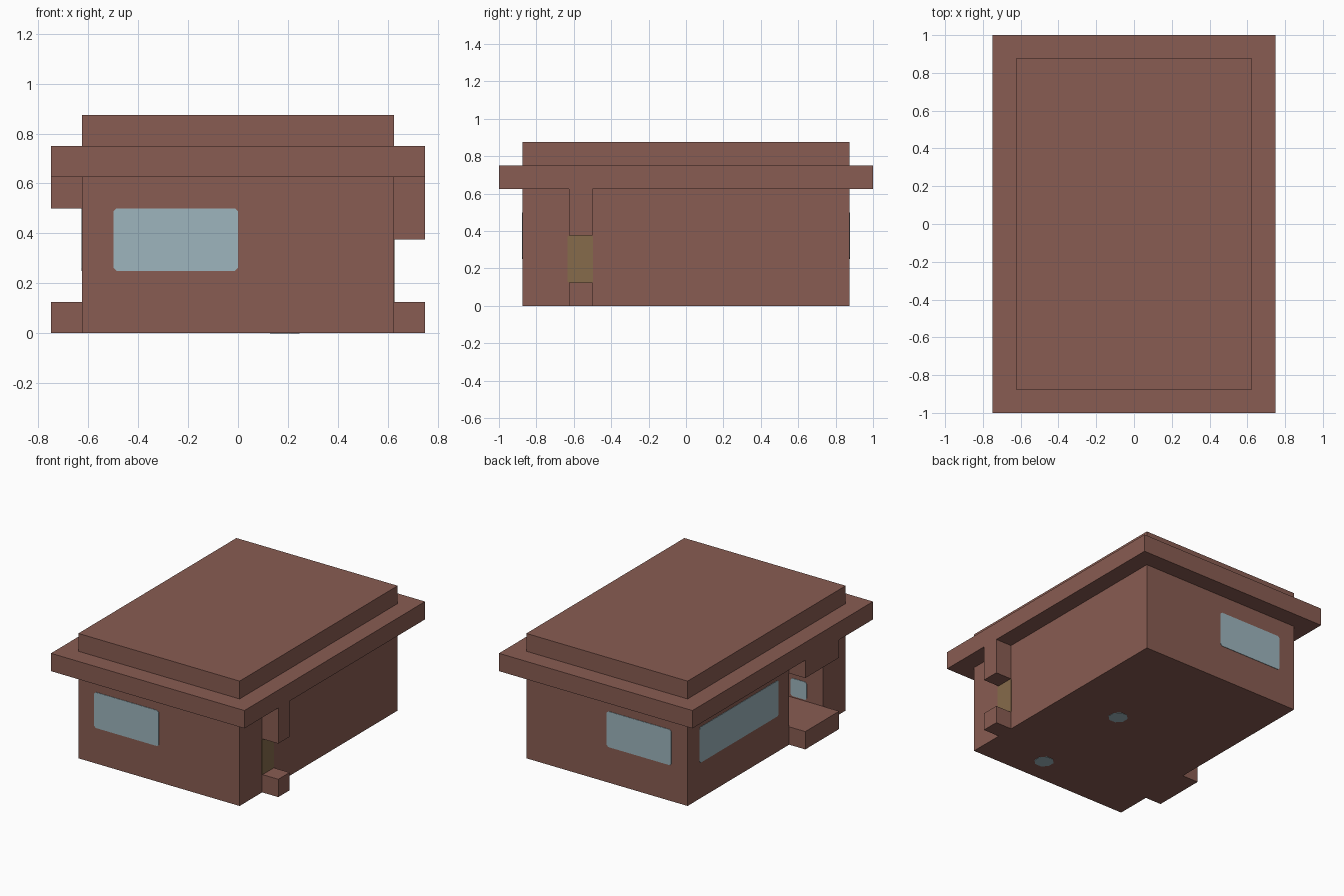
import bpy, bmesh
from mathutils import Matrix, Vector

cube = bpy.data.objects.get("Cube")
if cube:
    bpy.data.objects.remove(cube, do_unlink=True)


def make_material(name, rgb):
    mat = bpy.data.materials.new(name)
    mat.use_nodes = True
    mat.diffuse_color = (*rgb, 1)
    mat.node_tree.nodes["Principled BSDF"].inputs["Base Color"].default_value = (*rgb, 1)
    return mat


brown = make_material("brown_brick", (0.25, 0.107, 0.084))
glass = make_material("pale_blue_glass", (0.337, 0.462, 0.509))
gold = make_material("dull_gold", (0.238, 0.147, 0.07))


def add_object(name, bm, mat):
    bmesh.ops.recalc_face_normals(bm, faces=bm.faces)
    mesh = bpy.data.meshes.new(name)
    bm.to_mesh(mesh)
    bm.free()
    mesh.materials.append(mat)
    obj = bpy.data.objects.new(name, mesh)
    bpy.context.collection.objects.link(obj)
    return obj


def box(name, x, y, z, mat=brown):
    """Box spanning the three given ranges."""
    bm = bmesh.new()
    size = [r[1] - r[0] for r in (x, y, z)]
    mid = [(r[0] + r[1]) / 2 for r in (x, y, z)]
    bmesh.ops.create_cube(bm, size=1, matrix=Matrix.Translation(mid) @ Matrix.Diagonal((*size, 1)))
    return add_object(name, bm, mat)


def plate(name, axis, at, side, a, b, cut, mat=glass):
    """Thin panel with clipped corners, standing just proud of a wall at 'at'."""
    corners = [(a[0] + cut, b[0]), (a[1] - cut, b[0]), (a[1], b[0] + cut), (a[1], b[1] - cut),
               (a[1] - cut, b[1]), (a[0] + cut, b[1]), (a[0], b[1] - cut), (a[0], b[0] + cut)]
    bm = bmesh.new()
    verts = []
    for u, v in corners:
        point = [u, v]
        point.insert(axis, at)
        verts.append(bm.verts.new(point))
    face = bm.faces.new(verts)
    new = bmesh.ops.extrude_face_region(bm, geom=[face])["geom"]
    shift = Vector((0, 0, 0))
    shift[axis] = side * 0.003
    bmesh.ops.translate(bm, vec=shift, verts=[g for g in new if isinstance(g, bmesh.types.BMVert)])
    return add_object(name, bm, mat)


# House body with a recessed entrance on its right side
porch_y = (-0.625, -0.25)
walls = box("walls", (-0.625, 0.625), (-0.875, 0.875), (0, 0.625))
cutter = box("entrance_cutter", (-0.8, -0.25), porch_y, (0.125, 0.5))
cutter.hide_render = True
mod = walls.modifiers.new("entrance", "BOOLEAN")
mod.operation = "DIFFERENCE"
mod.solver = "EXACT"
mod.object = cutter
bpy.context.view_layer.objects.active = walls
bpy.ops.object.modifier_apply(modifier=mod.name)
bpy.data.objects.remove(cutter, do_unlink=True)

# Step and canopy of the entrance
box("entrance_step", (-0.75, -0.625), porch_y, (0, 0.125))
box("entrance_canopy", (-0.75, -0.625), porch_y, (0.5, 0.625))

# Stepped flat roof
box("roof_slab", (-0.75, 0.75), (-1, 1), (0.625, 0.75))
box("roof_top", (-0.625, 0.625), (-0.875, 0.875), (0.75, 0.875))

# Split post with a gold panel between its two halves
post_y = (-0.625, -0.5)
box("post_base", (0.625, 0.75), post_y, (0, 0.125))
box("post_head", (0.625, 0.75), post_y, (0.375, 0.625))
plate("post_panel", 0, 0.625, 1, (-0.633, -0.497), (0.125, 0.375), 0.005, gold)

# Windows
for name, side in (("front_window", -1), ("back_window", 1)):
    plate(name, 1, side * 0.875, side, (-0.5, 0), (0.25, 0.5), 0.012)
plate("right_window", 0, -0.625, -1, (-0.13, 0.745), (0.25, 0.5), 0.012)
plate("entrance_window", 1, -0.625, 1, (-0.5, -0.375), (0.135, 0.26), 0.012)

# Small round-cornered panes under the floor
for i, y in enumerate((-0.6875, 0.0625)):
    plate(f"floor_pane_{i + 1}", 2, 0.001, -1, (0.128, 0.247), (y - 0.06, y + 0.06), 0.035)
